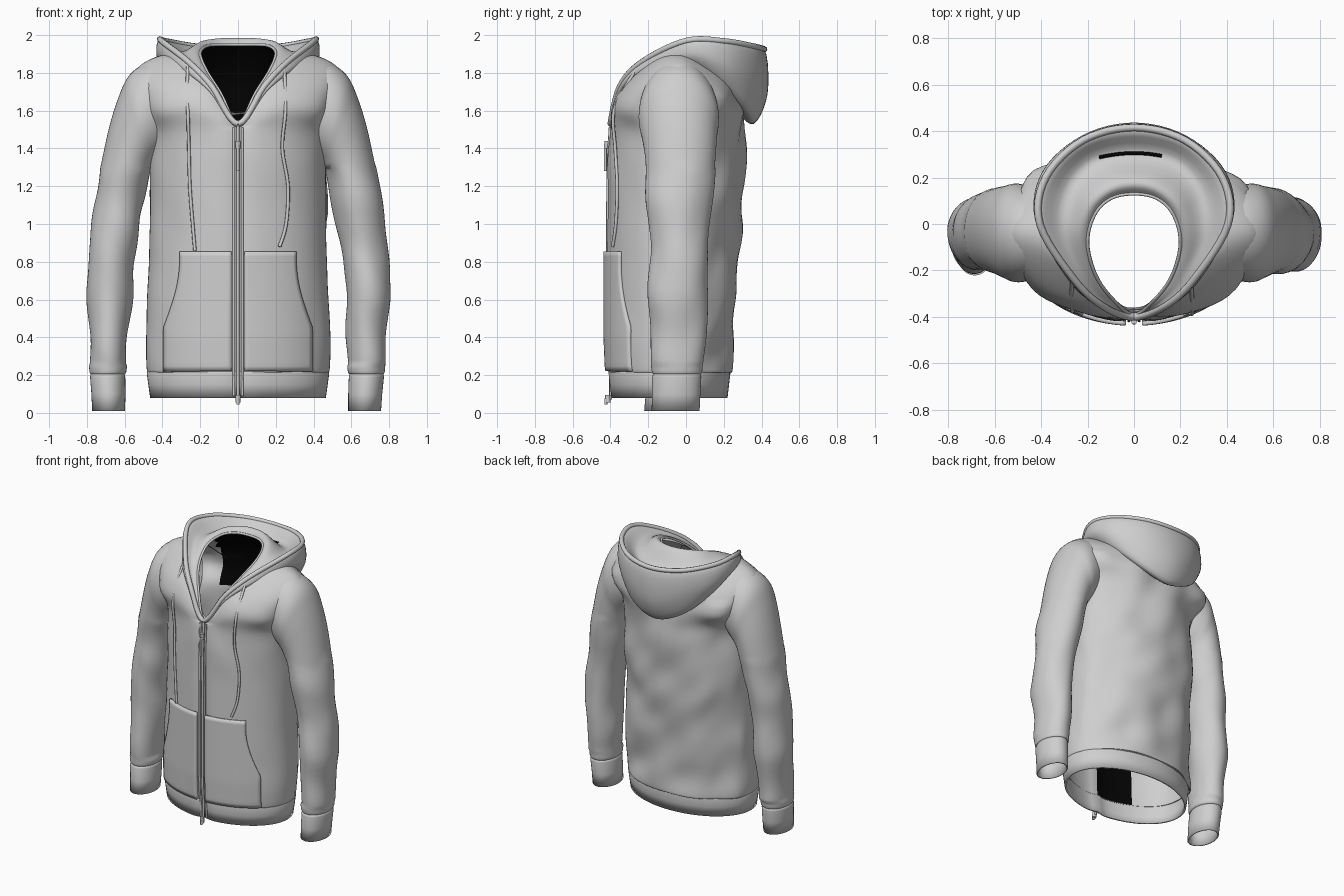
import bpy, math
from mathutils import Vector, noise

cube = bpy.data.objects.get("Cube")
if cube:
    bpy.data.objects.remove(cube, do_unlink=True)


def material(name, value):
    m = bpy.data.materials.new(name)
    m.use_nodes = True
    m.diffuse_color = (value, value, value, 1)
    m.node_tree.nodes["Principled BSDF"].inputs["Base Color"].default_value = (value, value, value, 1)
    return m


GREY = material("grey_fabric", 0.62)
BLACK = material("black_lining", 0.001)


def catmull(pts, steps, closed=False):
    """Smooth curve through the given points."""
    n = len(pts)
    get = (lambda i: pts[i % n]) if closed else (lambda i: pts[max(0, min(n - 1, i))])
    out = []
    for i in range(n if closed else n - 1):
        a, b, c, d = (get(i + k) for k in (-1, 0, 1, 2))
        for s in range(steps):
            t = s / steps
            out.append(b + ((c - a) * t + (2 * a - 5 * b + 4 * c - d) * t * t
                            + (3 * b - a - 3 * c + d) * t ** 3) / 2)
    return out if closed else out + [pts[-1].copy()]


def half_ring(pts, steps=6):
    """Closed ring from a half outline, mirrored across x."""
    half = [Vector(p) for p in pts]
    other = [Vector((-p.x, p.y, p.z)) for p in half[-2:0:-1]]
    return catmull(half + other, steps, True)


def ellipse(cx, cy, z, rx, ry, count=72, tilt=0):
    """Ring around a centre; tilt is the rise in z at its +x end."""
    return [Vector((cx + rx * math.sin(a), cy - ry * math.cos(a), z + tilt * math.sin(a)))
            for a in (math.tau * i / count for i in range(count))]


def smooth_rings(rings, steps):
    columns = [catmull(list(c), steps) for c in zip(*rings)]
    return [list(r) for r in zip(*columns)]


def make(name, verts, faces, mats=(GREY,), thick=0, angle=50):
    mesh = bpy.data.meshes.new(name)
    mesh.from_pydata([tuple(v) for v in verts], [], faces)
    for m in mats:
        mesh.materials.append(m)
    ob = bpy.data.objects.new(name, mesh)
    bpy.context.collection.objects.link(ob)
    bpy.ops.object.select_all(action="DESELECT")
    ob.select_set(True)
    bpy.context.view_layer.objects.active = ob
    bpy.ops.object.shade_smooth_by_angle(angle=math.radians(angle))
    if thick:
        mod = ob.modifiers.new("thickness", "SOLIDIFY")
        mod.thickness = thick
    return ob


def loft(name, rings, closed=True, **kw):
    n = len(rings[0])
    faces = [(r * n + i, r * n + (i + 1) % n, (r + 1) * n + (i + 1) % n, (r + 1) * n + i)
             for r in range(len(rings) - 1) for i in range(n if closed else n - 1)]
    return make(name, [p for r in rings for p in r], faces, **kw)


def cord(name, pts, radius, mat=GREY):
    cu = bpy.data.curves.new(name, "CURVE")
    cu.dimensions = "3D"
    cu.bevel_depth = radius
    cu.bevel_resolution = 2
    cu.use_fill_caps = True
    sp = cu.splines.new("POLY")
    sp.points.add(len(pts) - 1)
    for q, p in zip(sp.points, pts):
        q.co = (*p, 1)
    cu.materials.append(mat)
    ob = bpy.data.objects.new(name, cu)
    bpy.context.collection.objects.link(ob)


def wrinkle(p, amp, centre):
    """Soft diagonal folds pushed in and out from a centre line."""
    d = Vector((p.x - centre[0], p.y - centre[1], 0)).normalized()
    return p + d * amp * noise.noise(Vector((p.x * 5 + p.z * 2, p.y * 5, p.z * 4)))


# Torso sections: height, half width, front y, back y
TORSO = [(.215, .475, -.41, .235), (.235, .487, -.415, .245), (.4, .488, -.422, .25),
         (.7, .475, -.422, .27), (1.0, .467, -.422, .295), (1.3, .467, -.42, .31), (1.48, .48, -.41, .305)]
# Shoulder and neckline outlines, front to back
YOKE = [
    [(0, -.40, 1.51), (.22, -.385, 1.6), (.44, -.28, 1.61), (.525, -.04, 1.65), (.45, .2, 1.61), (.23, .285, 1.62), (0, .295, 1.62)],
    [(0, -.4, 1.52), (.19, -.365, 1.68), (.425, -.24, 1.75), (.545, -.04, 1.805), (.435, .16, 1.75), (.22, .24, 1.76), (0, .26, 1.76)],
    [(0, -.395, 1.53), (.14, -.33, 1.72), (.3, -.18, 1.86), (.41, -.04, 1.892), (.3, .1, 1.87), (.15, .17, 1.87), (0, .2, 1.87)],
    [(0, -.39, 1.53), (.09, -.325, 1.69), (.165, -.22, 1.81), (.2, -.08, 1.9), (.17, .04, 1.94), (.1, .11, 1.95), (0, .13, 1.95)],
]


def centre_dip(p):
    if p.y < -.2:
        p.y += .02 * math.exp(-(p.x / .04) ** 2)
    return p


def front_y(x, z):
    """Depth of the torso front at a point."""
    for a, b in zip(TORSO, TORSO[1:]):
        if z <= b[0] or b is TORSO[-1]:
            t = max(0, (z - a[0]) / (b[0] - a[0]))
            w, f, k = (a[i] + (b[i] - a[i]) * t for i in (1, 2, 3))
            return (f + k) / 2 - (k - f) / 2 * math.sqrt(max(0, 1 - (x / w) ** 2))


# Torso
rings = [ellipse(0, (f + b) / 2, z, w, (b - f) / 2) for z, w, f, b in TORSO]
rings += [half_ring(r) for r in YOKE]
rings = smooth_rings(rings, 6)
rings = [[centre_dip(wrinkle(p, .03 if p.y > 0 else .006, (0, -.07)) if p.z < 1.7 else p) for p in r] for r in rings]
loft("torso", rings)

# Inner lining, black on the upper back and behind the right pocket
inner = [[Vector((p.x * .97, (p.y + .07) * .965 - .07, p.z)) for p in r] for r in rings]
lining = loft("torso_lining", inner, mats=(GREY, BLACK))
for f in lining.data.polygons:
    c = f.center
    upper_back = c.y > 0 and c.z > 1.47 and abs(c.x) < .3
    behind_pocket = c.y < 0 and c.z < .86 and -.28 < c.x < 0
    f.material_index = int(upper_back or behind_pocket)

# Ribbed hem band
hem = [ellipse(0, -.09, z, w, d) for z, w, d in [(.08, .465, .31), (.15, .475, .318), (.21, .483, .325), (.222, .478, .322)]]
loft("hem_band", [[centre_dip(p) for p in r] for r in hem], thick=.014)

# Sleeve rings: outer x and z, inner x and z, y centre, y radius
SLEEVE = [(.78, .205, .6, .205, -.048, .126), (.787, .225, .59, .225, -.048, .134), (.79, .32, .585, .32, -.05, .14),
          (.793, .5, .572, .5, -.045, .15), (.796, .82, .552, .77, -.04, .158), (.767, 1.1, .525, .98, -.035, .167),
          (.722, 1.33, .497, 1.13, -.03, .177), (.68, 1.52, .475, 1.23, -.03, .188), (.633, 1.67, .46, 1.29, -.035, .2),
          (.58, 1.782, .44, 1.33, -.038, .212), (.5, 1.845, .41, 1.36, -.04, .205), (.4, 1.87, .37, 1.4, -.04, .18)]
# Cuff rings: height, x centre, x radius, y centre, y radius
CUFF = [(.01, .685, .087, -.055, .127), (.1, .686, .09, -.052, .128), (.19, .69, .093, -.049, .13), (.207, .69, .09, -.048, .126)]


def hang(p, sx):
    """Forearms hang slightly differently: the right forward, the left inward."""
    low = max(0, 1 - p.z / .6)
    return p + Vector((-.015 * low, 0, 0) if sx > 0 else (0, -.04 * low, 0))


for side, sx in (("left", 1), ("right", -1)):
    arm = smooth_rings([ellipse(sx * (xo + xi) / 2, y, (zo + zi) / 2, sx * (xo - xi) / 2, ry, 48, (zo - zi) / 2)
                        for xo, zo, xi, zi, y, ry in SLEEVE], 6)
    arm = [[wrinkle(p, .02, (sx * .66, -.04)) if .25 < p.z < 1.3 else p for p in r] for r in arm]
    cuff = [ellipse(sx * x, y, z, rx, ry, 40) for z, x, rx, y, ry in CUFF]
    loft(side + "_sleeve", [[hang(p, sx) for p in r] for r in arm])
    loft(side + "_cuff", [[hang(p, sx) for p in r] for r in cuff], thick=.01)

    # Pouch pocket following the torso, with a curved hand opening
    grid = []
    for j in range(25):
        z = .222 + .633 * j / 24
        s = min(1, max(0, (z - .45) / .36))
        edge = .39 - .085 * math.sin(s * math.pi / 2)
        row = []
        for i in range(17):
            x = .035 + (edge - .035) * i / 16
            row.append(Vector((sx * x, front_y(x, z) - .006, z)))
        grid.append(row)
    pocket = loft(side + "_pocket", grid, closed=False, thick=.02)
    pocket.modifiers["thickness"].offset = 0

    # Placket edge beside the zipper
    cord(side + "_placket", [(sx * .022, front_y(0, z) + (.006 if z > .22 else .012), z)
                             for z in (.09 + .0355 * k for k in range(41))], .007)

# Hood: neck, collar roll, valley, rim, outside, lowest fold, tuck
HOOD = [
    YOKE[3],
    [(0, -.393, 1.53), (.1, -.33, 1.7), (.185, -.22, 1.825), (.235, -.07, 1.915), (.2, .075, 1.965), (.11, .16, 1.98), (0, .185, 1.982)],
    [(0, -.396, 1.53), (.12, -.335, 1.71), (.22, -.225, 1.835), (.31, -.04, 1.91), (.285, .14, 1.9), (.175, .265, 1.87), (0, .3, 1.86)],
    [(0, -.4, 1.53), (.14, -.35, 1.73), (.265, -.23, 1.86), (.405, .0, 1.97), (.38, .2, 1.968), (.22, .36, 1.94), (0, .415, 1.925)],
    [(0, -.405, 1.52), (.15, -.36, 1.71), (.29, -.23, 1.83), (.425, .02, 1.9), (.39, .23, 1.84), (.22, .38, 1.77), (0, .432, 1.69)],
    [(0, -.4, 1.51), (.15, -.35, 1.7), (.29, -.21, 1.81), (.39, .03, 1.85), (.34, .21, 1.73), (.2, .33, 1.6), (0, .36, 1.53)],
    [(0, -.39, 1.51), (.13, -.33, 1.7), (.26, -.18, 1.82), (.34, .03, 1.85), (.28, .16, 1.75), (.16, .24, 1.64), (0, .27, 1.59)],
]
hood = loft("hood", smooth_rings([half_ring(r) for r in HOOD], 5), angle=80)
rim = half_ring(HOOD[3])
cord("hood_rim", rim + rim[:1], .016)
neck = half_ring(YOKE[3])
cord("neck_seam", neck + neck[:1], .008)

# Dark slit where the hood lining folds, laid in the valley of the hood
bpy.context.view_layer.update()
slit = [hood.ray_cast((x, .305 - .8 * x * x, 3), (0, 0, -1))[1] for x in (-.15 + .027 * k for k in range(11))]
cord("hood_lining_slit", slit, .008, BLACK)

# Drawstrings
STRINGS = {"left": [(.245, -.25, 1.84), (.25, -.335, 1.7), (.25, -.385, 1.58), (.235, 0, 1.4), (.265, 0, 1.2), (.255, 0, 1.0), (.22, 0, .88)],
           "right": [(-.265, -.24, 1.84), (-.27, -.325, 1.7), (-.265, -.375, 1.58), (-.26, 0, 1.4), (-.255, 0, 1.2), (-.24, 0, 1.0), (-.228, 0, .86)]}
for side, pts in STRINGS.items():
    path = [Vector((x, y or front_y(x, z) - .008, z)) for x, y, z in pts]
    cord(side + "_drawstring", catmull(path, 6), .009)

# Zipper chain with upper and lower sliders
cord("zipper_chain", [(0, front_y(0, z) + .01, z) for z in (.07 + .0365 * k for k in range(41))], .008)
for name, z in (("upper", 1.42), ("lower", .075)):
    y = front_y(0, z) - .004
    cord(name + "_slider", [(0, y, z + .02), (0, y, z - .02)], .014)
    drop = .14 if name == "upper" else .03
    cord(name + "_pull", [(0, y - .01, z), (0, y - .01, z - drop)], .008)
